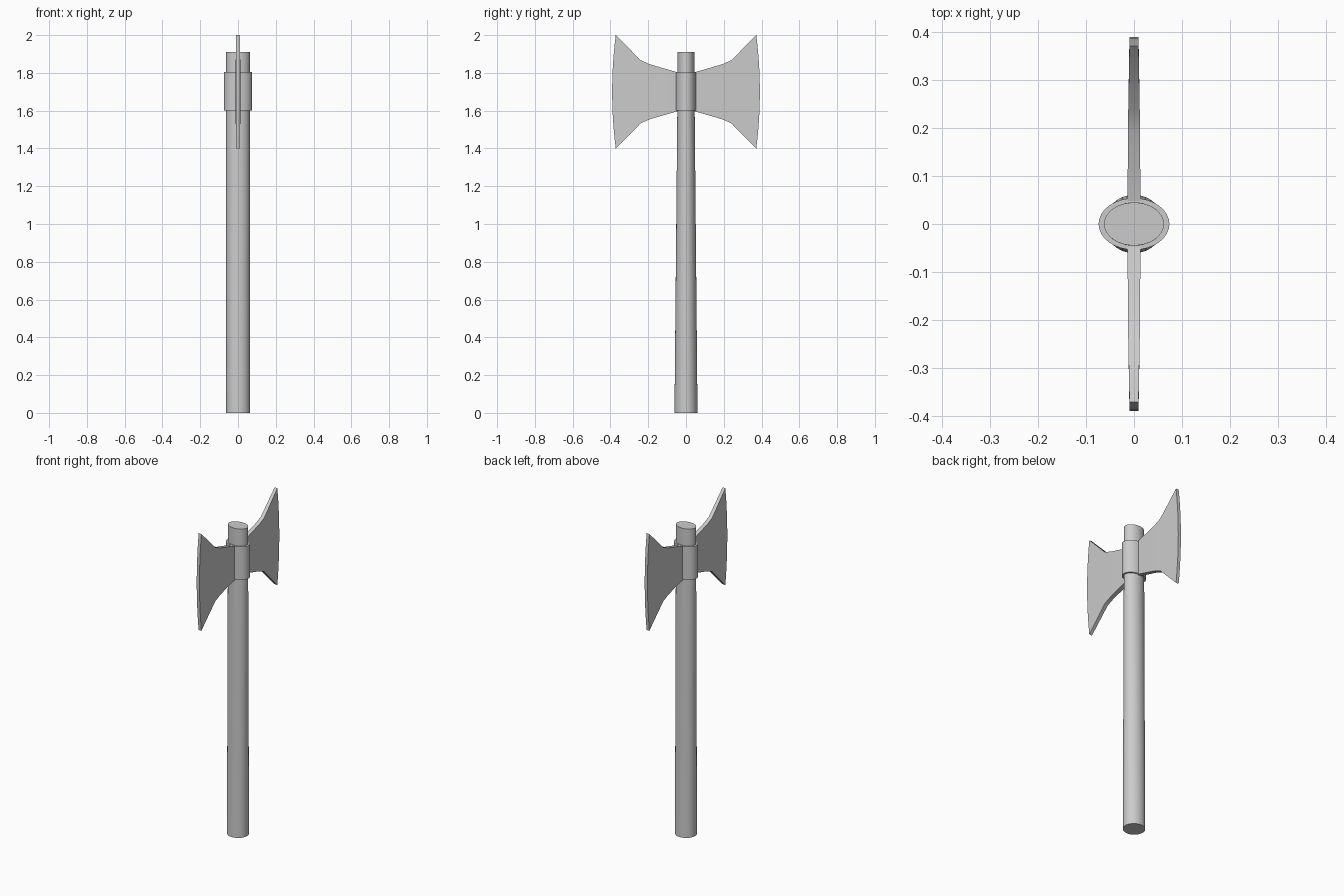
import bpy, bmesh, math

if "Cube" in bpy.data.objects:
    bpy.data.objects.remove(bpy.data.objects["Cube"])

SIDES = 32
MID_Z = 1.70


def finish(name, bm, smooth=True):
    bmesh.ops.recalc_face_normals(bm, faces=bm.faces)
    mesh = bpy.data.meshes.new(name)
    bm.to_mesh(mesh)
    bm.free()
    obj = bpy.data.objects.new(name, mesh)
    bpy.context.collection.objects.link(obj)
    if smooth:
        bpy.ops.object.select_all(action='DESELECT')
        obj.select_set(True)
        bpy.context.view_layer.objects.active = obj
        bpy.ops.object.shade_smooth_by_angle(angle=math.radians(30))
    return obj


def oval_loft(name, sections):
    """Capped oval column through (z, x radius, y radius) sections."""
    bm = bmesh.new()
    rings = []
    for z, rx, ry in sections:
        rings.append([bm.verts.new((rx * math.cos(math.tau * i / SIDES),
                                    ry * math.sin(math.tau * i / SIDES), z))
                      for i in range(SIDES)])
    for a, b in zip(rings, rings[1:]):
        for i in range(SIDES):
            j = (i + 1) % SIDES
            bm.faces.new((a[i], a[j], b[j], b[i]))
    bm.faces.new(rings[0])
    bm.faces.new(rings[-1])
    return finish(name, bm)


def blade(name, side):
    """Flared blade: stations of (y, half height, half thickness)."""
    stations = [(0.035, 0.103, 0.0135), (0.055, 0.106, 0.0135),
                (0.19, 0.145, 0.0125), (0.24, 0.167, 0.012),
                (0.372, 0.30, 0.0095)]
    steps = 10
    bm = bmesh.new()
    cols = []
    for k, (y, h, t) in enumerate(stations):
        col = []
        for i in range(steps + 1):
            u = 2 * i / steps - 1
            # only the outer station bows into the curved cutting edge
            bow = 0.019 * (1 - u * u) if k == len(stations) - 1 else 0
            col.append([bm.verts.new((s * t, side * (y + bow), MID_Z + u * h))
                        for s in (-1, 1)])
        cols.append(col)
    for a, b in zip(cols, cols[1:]):
        for i in range(steps):
            for s in (0, 1):
                bm.faces.new((a[i][s], b[i][s], b[i + 1][s], a[i + 1][s]))
        for i in (0, steps):
            bm.faces.new((a[i][0], b[i][0], b[i][1], a[i][1]))
    for col in (cols[0], cols[-1]):
        for i in range(steps):
            bm.faces.new((col[i][0], col[i][1], col[i + 1][1], col[i + 1][0]))
    return finish(name, bm)


# Tapered wooden shaft, round at the foot and oval at the top
oval_loft("handle", [(0.0, 0.0625, 0.061), (1.60, 0.0625, 0.046),
                     (1.91, 0.0625, 0.045)])

# Socket around the shaft
oval_loft("socket", [(1.60, 0.074, 0.054), (1.805, 0.074, 0.054)])

# Two mirrored blades
blade("front_blade", -1)
blade("back_blade", 1)
